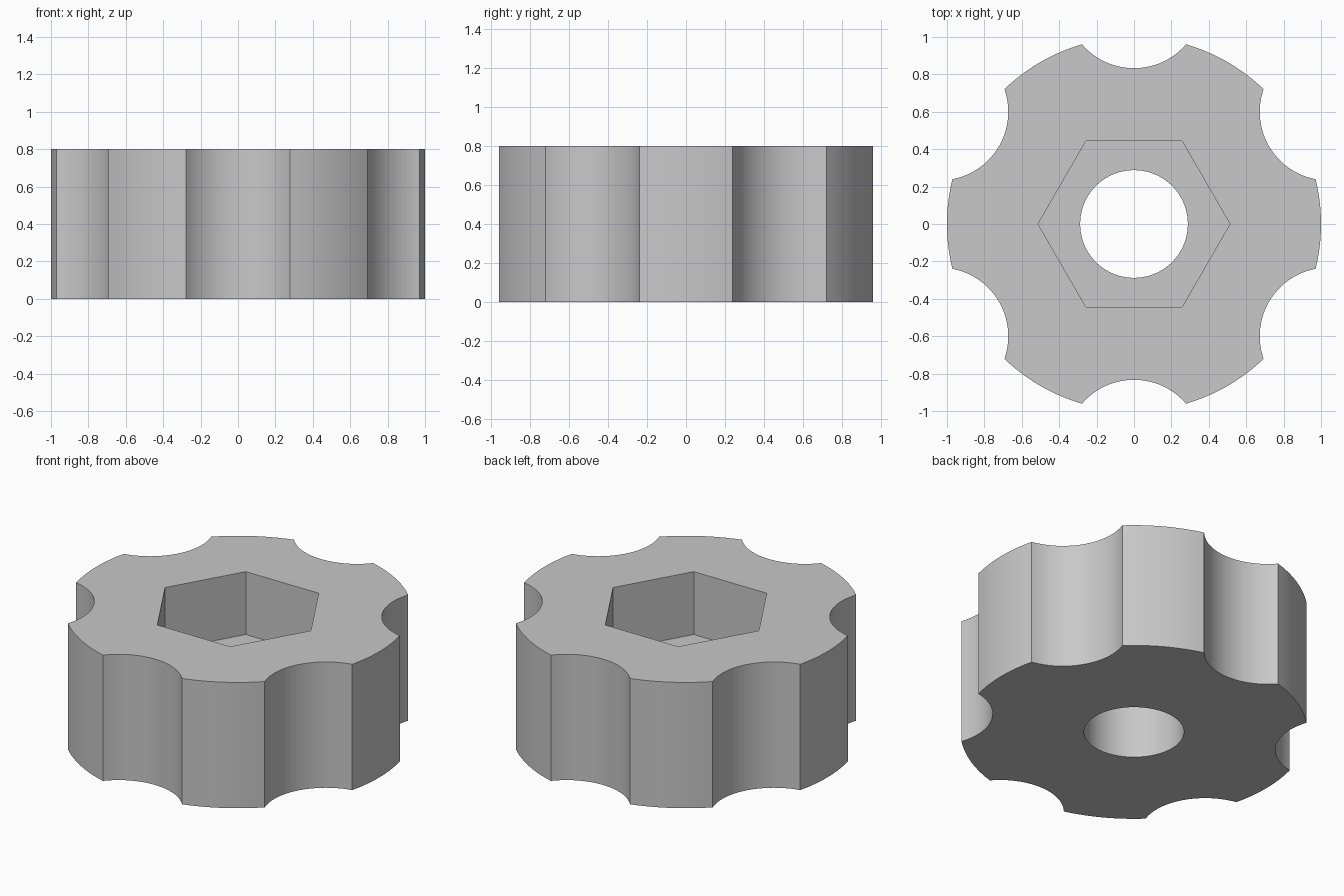
import bpy
import bmesh
from math import pi, cos, sin, acos, radians
from mathutils import Vector

HEIGHT = 0.8
RIM = 1.0             # lobe radius
SCALLOP_DIST = 1.2    # distance of scallop centres from the axis
SCALLOP_R = 0.367
HOLE_R = 0.288
HEX_R = 0.513         # corner radius of the hexagonal socket
SOCKET_FLOOR = 0.4

cube = bpy.data.objects.get("Cube")
if cube:
    bpy.data.objects.remove(cube, do_unlink=True)

grey = bpy.data.materials.new("light_grey")
grey.use_nodes = True
colour = (0.58, 0.58, 0.58, 1)
grey.diffuse_color = colour
grey.node_tree.nodes["Principled BSDF"].inputs["Base Color"].default_value = colour


def arc(centre, radius, start, end, steps):
    """Points along an arc, both ends included."""
    return [centre + radius * Vector((cos(a), sin(a)))
            for a in (start + (end - start) * i / steps for i in range(steps + 1))]


def prism(name, outline, bottom, top):
    """Extrude a flat outline between two heights."""
    bm = bmesh.new()
    face = bm.faces.new([bm.verts.new((p.x, p.y, bottom)) for p in outline])
    new = bmesh.ops.extrude_face_region(bm, geom=[face])["geom"]
    verts = [v for v in new if isinstance(v, bmesh.types.BMVert)]
    bmesh.ops.translate(bm, verts=verts, vec=(0, 0, top - bottom))
    bmesh.ops.recalc_face_normals(bm, faces=bm.faces)
    mesh = bpy.data.meshes.new(name)
    bm.to_mesh(mesh)
    bm.free()
    mesh.materials.append(grey)
    obj = bpy.data.objects.new(name, mesh)
    bpy.context.collection.objects.link(obj)
    return obj


# Outline: six rim arcs alternating with six concave finger scallops
origin = Vector((0, 0))
half = acos((RIM**2 + SCALLOP_DIST**2 - SCALLOP_R**2) / (2 * RIM * SCALLOP_DIST))
sweep = acos((SCALLOP_DIST**2 + SCALLOP_R**2 - RIM**2) / (2 * SCALLOP_DIST * SCALLOP_R))
outline = []
for k in range(6):
    lobe = k * pi / 3
    notch = lobe + pi / 6
    centre = SCALLOP_DIST * Vector((cos(notch), sin(notch)))
    outline += arc(origin, RIM, lobe - pi / 6 + half, lobe + pi / 6 - half, 10)
    outline += arc(centre, SCALLOP_R, notch + pi + sweep, notch + pi - sweep, 24)[1:-1]
knob = prism("knob_body", outline, 0, HEIGHT)

# Through hole and hexagonal nut socket
cutters = [
    prism("bore_cutter", arc(origin, HOLE_R, 0, 2 * pi, 72)[:-1], -0.2, HEIGHT + 0.2),
    prism("socket_cutter", arc(origin, HEX_R, 0, 2 * pi, 6)[:-1], SOCKET_FLOOR, HEIGHT + 0.2),
]
bpy.context.view_layer.objects.active = knob
for cutter in cutters:
    cutter.hide_render = True
    mod = knob.modifiers.new(cutter.name, "BOOLEAN")
    mod.operation = "DIFFERENCE"
    mod.solver = "EXACT"
    mod.object = cutter
    bpy.ops.object.modifier_apply(modifier=mod.name)
    bpy.data.objects.remove(cutter, do_unlink=True)

# Smooth curved walls, crisp edges
bpy.ops.object.select_all(action="DESELECT")
knob.select_set(True)
bpy.ops.object.shade_smooth_by_angle(angle=radians(30))
